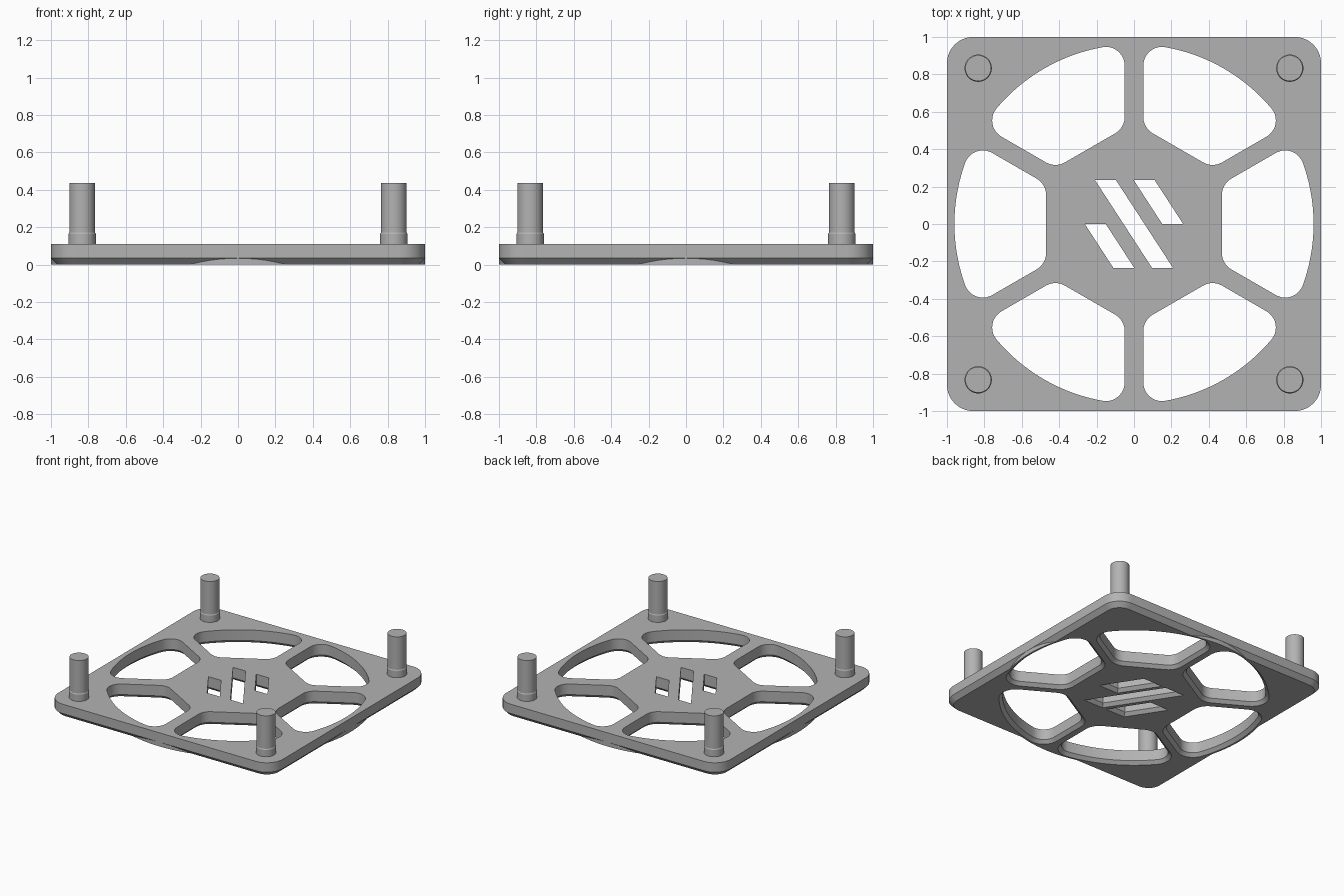
import bpy, bmesh
from math import sin, cos, asin, pi, radians, hypot

THICK, CHAMFER, HOLE_CHAMFER = 0.11, 0.035, 0.025

cube = bpy.data.objects.get("Cube")
if cube:
    bpy.data.objects.remove(cube, do_unlink=True)

grey = bpy.data.materials.new("grey plastic")
grey.use_nodes = True
grey.diffuse_color = (0.45, 0.45, 0.45, 1)
grey.node_tree.nodes["Principled BSDF"].inputs["Base Color"].default_value = (0.45, 0.45, 0.45, 1)


def arc(cx, cy, r, a0, a1, n):
    return [(cx + r * cos(a0 + (a1 - a0) * i / n), cy + r * sin(a0 + (a1 - a0) * i / n))
            for i in range(n + 1)]


def loft(bm, rings):
    """Closed solid through (outline, z) rings of equal point count."""
    loops = [[bm.verts.new((x, y, z)) for x, y in outline] for outline, z in rings]
    n = len(loops[0])
    for low, high in zip(loops, loops[1:]):
        for i in range(n):
            j = (i + 1) % n
            bm.faces.new((low[i], low[j], high[j], high[i]))
    bm.faces.new(loops[0][::-1])
    bm.faces.new(loops[-1])


def make(name, bm):
    bmesh.ops.recalc_face_normals(bm, faces=bm.faces)
    mesh = bpy.data.meshes.new(name)
    bm.to_mesh(mesh)
    bm.free()
    mesh.materials.append(grey)
    ob = bpy.data.objects.new(name, mesh)
    bpy.context.collection.objects.link(ob)
    return ob


def rounded_square(inset):
    c = 0.86
    pts = []
    for k, (sx, sy) in enumerate([(1, 1), (-1, 1), (-1, -1), (1, -1)]):
        pts += arc(c * sx, c * sy, 1 - c - inset, k * pi / 2, (k + 1) * pi / 2, 10)
    return pts


def window(r, turn):
    """Rounded opening between two spokes, grown by r from its inner skeleton."""
    reach, flat, side = 0.86, 0.57, 0.15
    b = pi / 6 - asin(side / reach)
    ay = flat * sin(pi / 6) / cos(pi / 6) - side / cos(pi / 6)
    bx, by = reach * cos(b), reach * sin(b)
    pts = arc(0, 0, reach + r, -b, b, 24)
    pts += arc(bx, by, r, b, radians(120), 10)[1:]
    pts += arc(flat, ay, r, radians(120), pi, 6)
    pts += arc(flat, -ay, r, pi, radians(240), 6)
    pts += arc(bx, -by, r, radians(240), 2 * pi - b, 10)[:-1]
    return [(x * cos(turn) - y * sin(turn), x * sin(turn) + y * cos(turn)) for x, y in pts]


def slot(mid, y0, y1, grow):
    lean = -0.65
    half = 0.056 + grow * hypot(1, lean)
    y0, y1 = y0 - grow, y1 + grow
    return [(mid + lean * y0 - half, y0), (mid + lean * y0 + half, y0),
            (mid + lean * y1 + half, y1), (mid + lean * y1 - half, y1)]


def cutter_rings(outline):
    return [(outline(HOLE_CHAMFER + 0.02), -0.02), (outline(0), HOLE_CHAMFER), (outline(0), 0.2)]


def boolean(ob, tool, operation):
    m = ob.modifiers.new(operation.lower(), 'BOOLEAN')
    m.object, m.operation, m.solver = tool, operation, 'EXACT'
    tool.hide_render = True
    bpy.context.view_layer.objects.active = ob
    bpy.ops.object.modifier_apply(modifier=m.name)
    bpy.data.objects.remove(tool, do_unlink=True)


# Square plate, chamfered underneath
bm = bmesh.new()
loft(bm, [(rounded_square(CHAMFER), 0), (rounded_square(0), CHAMFER), (rounded_square(0), THICK)])
plate = make("grille_plate", bm)

# Round rim that fills the chamfer at the middle of each side
bm = bmesh.new()
ring = arc(0, 0, 0.9995, 0, 2 * pi, 128)[:-1]
loft(bm, [(ring, 0), (ring, 0.08)])
boolean(plate, make("round_rim", bm), 'UNION')

# Six windows and three slanted slots
bm = bmesh.new()
for k in range(6):
    loft(bm, cutter_rings(lambda g: window(0.1 + g, k * pi / 3)))
for mid, y0, y1 in [(0, -0.235, 0.235), (-0.207, -0.235, 0), (0.207, 0, 0.235)]:
    loft(bm, cutter_rings(lambda g: slot(mid, y0, y1, g)))
boolean(plate, make("opening_cutter", bm), 'DIFFERENCE')

parts = [plate]

# Corner pins with a slightly wider collar
for side, sx in (("left", 1), ("right", -1)):
    for end, sy in (("front", -1), ("back", 1)):
        bm = bmesh.new()
        rings = [(0.073, 0.1), (0.073, 0.165), (0.069, 0.172), (0.069, 0.437)]
        loft(bm, [(arc(sx * 0.833, sy * 0.833, r, 0, 2 * pi, 40)[:-1], z) for r, z in rings])
        parts.append(make(f"{end}_{side}_pin", bm))

# Smooth curved walls, keep edges sharp
bpy.ops.object.select_all(action='DESELECT')
for ob in parts:
    ob.select_set(True)
bpy.context.view_layer.objects.active = plate
bpy.ops.object.shade_smooth_by_angle(angle=radians(25))
